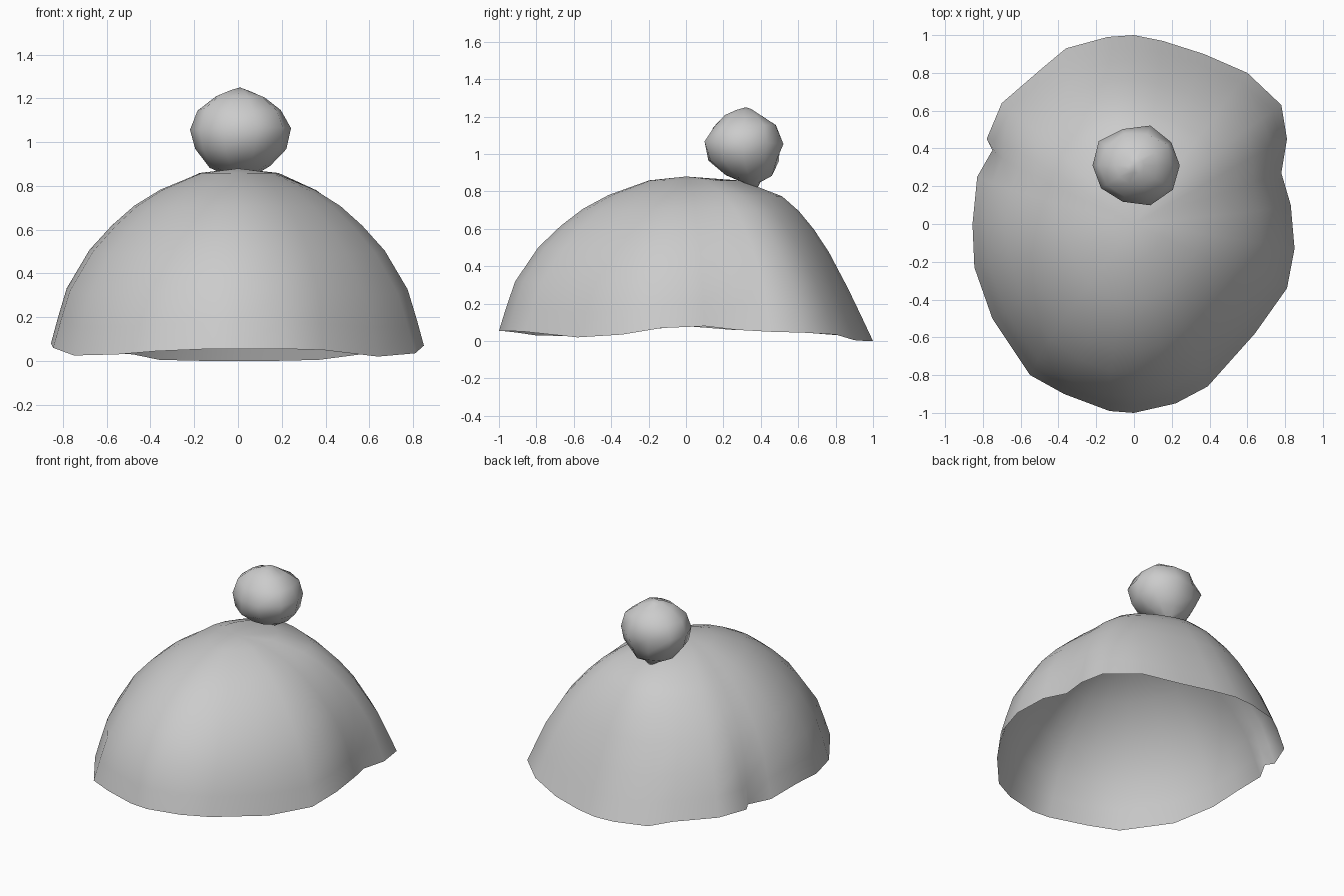
import bpy
import bmesh
import math
import random
from mathutils import Vector

cube = bpy.data.objects.get("Cube")
if cube:
    bpy.data.objects.remove(cube, do_unlink=True)

random.seed(4)

# Single wool colour
wool = bpy.data.materials.new("grey wool")
wool.use_nodes = True
GREY = (0.6, 0.6, 0.6, 1)
wool.diffuse_color = GREY
wool.node_tree.nodes["Principled BSDF"].inputs["Base Color"].default_value = GREY


def loft(name, rings, tip, base=None):
    """Skin a stack of closed rings, close it at the tip (and base), shade it smooth."""
    bm = bmesh.new()
    loops = [[bm.verts.new(p) for p in ring] for ring in rings]
    count = len(loops[0])
    top = bm.verts.new(tip)
    bottom = bm.verts.new(base) if base else None
    for i in range(count):
        j = (i + 1) % count
        for low, high in zip(loops, loops[1:]):
            bm.faces.new((low[i], low[j], high[j], high[i]))
        bm.faces.new((loops[-1][i], loops[-1][j], top))
        if bottom:
            bm.faces.new((loops[0][j], loops[0][i], bottom))
    for face in bm.faces:
        face.smooth = True
    mesh = bpy.data.meshes.new(name)
    bm.to_mesh(mesh)
    bm.free()
    mesh.materials.append(wool)
    bpy.context.collection.objects.link(bpy.data.objects.new(name, mesh))


# Cap: open shell with an uneven, wavy rim, anticlockwise from the front
RIM = [
    (0, -1, .055), (.22, -.95, .055), (.39, -.86, .05), (.64, -.58, .02),
    (.81, -.34, .035), (.85, -.13, .07), (.83, .1, .08), (.78, .27, .06),
    (.81, .45, .05), (.78, .63, .045), (.6, .8, .035), (.37, .9, .005),
    (.15, .97, 0), (0, 1, 0), (-.14, .99, 0), (-.36, .93, .005),
    (-.48, .83, .03), (-.7, .64, .045), (-.78, .45, .05), (-.75, .39, .055),
    (-.83, .25, .06), (-.855, 0, .08), (-.845, -.23, .06), (-.75, -.5, .025),
    (-.55, -.8, .03), (-.37, -.9, .045), (-.13, -.99, .055),
]
# Height fraction, radius fraction at the front, radius fraction at the back
PROFILE = [
    (0, 1, 1), (.15, .965, .94), (.32, .92, .87), (.54, .8, .77),
    (.68, .68, .69), (.79, .56, .61), (.88, .42, .52), (.975, .2, .3),
]
CROWN = 0.88

# Averaged rim, so pleats fade higher up the cap
rim = [Vector(p) for p in RIM]
soft_rim = [(rim[i - 1] + p * 2 + rim[(i + 1) % len(rim)]) / 4
            for i, p in enumerate(rim)]

rings = []
for height, front, back in PROFILE:
    ring = []
    for sharp, soft in zip(rim, soft_rim):
        p = sharp.lerp(soft, min(1, height * 1.5))
        f = front + (back - front) * max(0, p.y) ** 1.5
        ring.append((p.x * f, p.y * f, p.z + (CROWN - p.z) * height))
    rings.append(ring)
loft("cap_shell", rings, (0, 0, CROWN))

# Pompom: slightly lumpy ball with a small pinched tip, set toward the back
SIDES = 10
BANDS = [(.85, .06), (.89, .14), (.97, .21), (1.06, .235),
         (1.15, .195), (1.21, .115), (1.235, .045)]
rings = []
for z, radius in BANDS:
    middle = 0.31 + 0.3 * max(0, 0.97 - z)
    ring = []
    for i in range(SIDES):
        a = math.tau * i / SIDES
        r = radius * random.uniform(0.95, 1.06)
        ring.append((0.01 + r * math.cos(a), middle + r * 0.9 * math.sin(a),
                     z + random.uniform(-0.008, 0.008)))
    rings.append(ring)
loft("pompom", rings, (0.01, 0.32, 1.25), (0.01, 0.38, 0.815))
